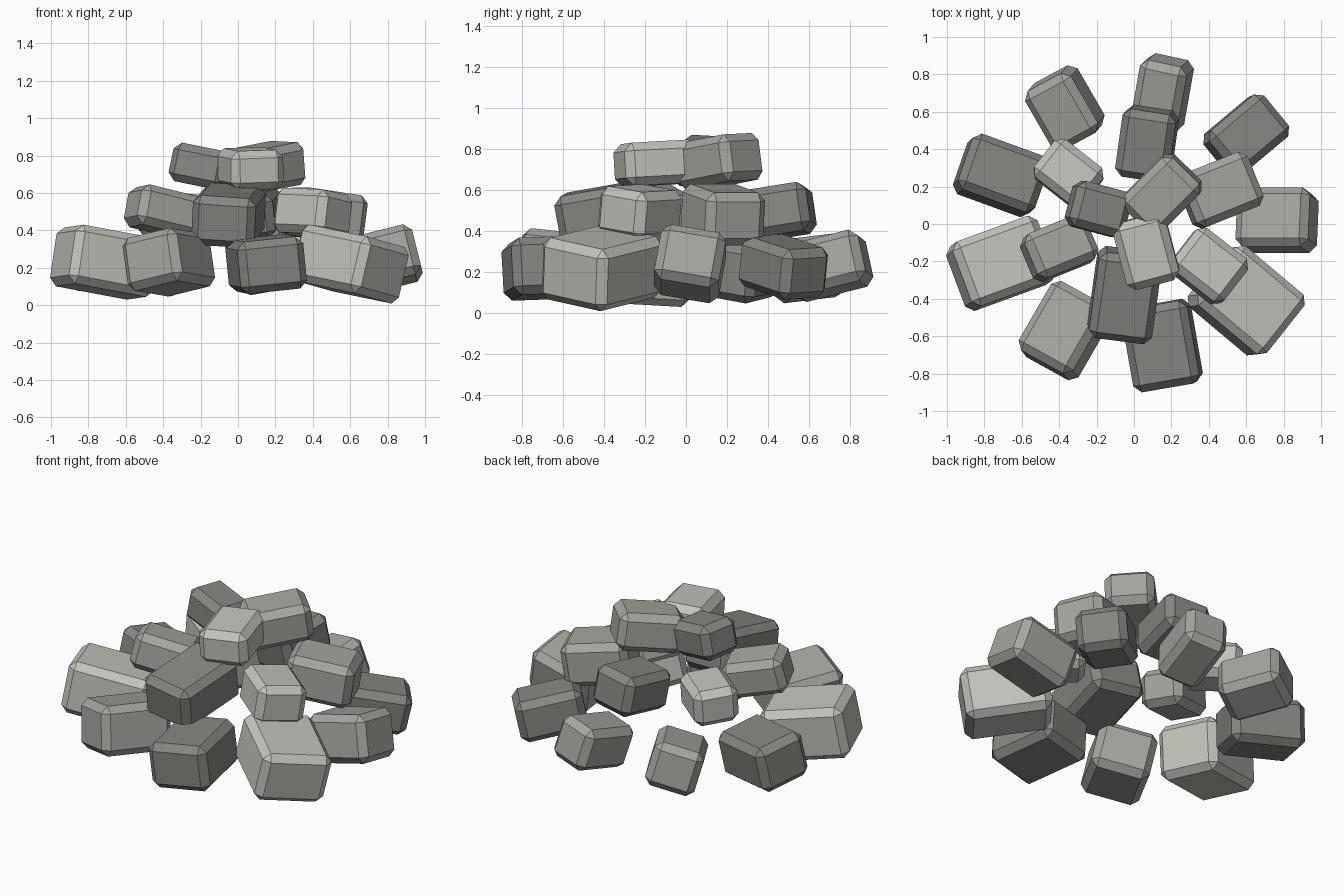
import bpy, bmesh
from math import radians
from mathutils import Matrix, Euler

if "Cube" in bpy.data.objects:
    bpy.data.objects.remove(bpy.data.objects["Cube"])

BEVEL = 0.04

# three stone greys
TONES = {}
for key, v in (("L", 0.55), ("M", 0.38), ("D", 0.24)):
    mat = bpy.data.materials.new({"L": "light_stone", "M": "mid_stone", "D": "dark_stone"}[key])
    mat.diffuse_color = (v, v, v * 0.92, 1)
    mat.use_nodes = True
    mat.node_tree.nodes["Principled BSDF"].inputs["Base Color"].default_value = mat.diffuse_color
    TONES[key] = mat


def stone(name, loc, size, roll, pitch, yaw, tone):
    """Chamfered block: local x points outward from the pile centre."""
    bm = bmesh.new()
    bmesh.ops.create_cube(bm, size=1, matrix=Matrix.Diagonal((*size, 1)))
    bmesh.ops.bevel(bm, geom=bm.edges[:], offset=BEVEL, offset_type='OFFSET',
                    segments=1, profile=0.5, affect='EDGES')
    mesh = bpy.data.meshes.new(name)
    bm.to_mesh(mesh)
    bm.free()
    mesh.materials.append(TONES[tone])
    ob = bpy.data.objects.new(name, mesh)
    ob.location = loc
    ob.rotation_euler = Euler((radians(roll), radians(pitch), radians(yaw)))
    bpy.context.collection.objects.link(ob)


def ring(name, z, start, tones, rows):
    """Stones evenly turned around the centre."""
    for i, (x, y, dz, l, w, h, roll, pitch) in enumerate(rows):
        stone(f"{name}_{i + 1}", (x, y, z + dz), (l, w, h),
              roll, pitch, start + i * 360 / len(rows), tones[i])


# rows: x, y, height offset, length, width, height, roll, pitch
# bottom ring
ring("base_stone", 0.22, 0, "MDMMDLMDL", [
    (0.765, 0.02, 0.02, 0.40, 0.32, 0.28, -10, -14),
    (0.60, 0.475, 0.005, 0.39, 0.29, 0.25, 3, 12),
    (0.15, 0.69, 0.01, 0.39, 0.26, 0.26, -10, -14),
    (-0.37, 0.62, 0.00, 0.37, 0.29, 0.27, -16, -6),
    (-0.71, 0.26, 0.00, 0.44, 0.32, 0.28, 10, -5),
    (-0.71, -0.21, 0.01, 0.49, 0.37, 0.32, 3, -10),
    (-0.37, -0.57, 0.01, 0.43, 0.34, 0.29, 12, -5),
    (0.15, -0.65, 0.00, 0.45, 0.36, 0.28, 6, 2),
    (0.60, -0.41, 0.00, 0.49, 0.41, 0.31, -10, 9),
])

# middle ring
ring("middle_stone", 0.48, 22, "MDLMDL", [
    (0.46, 0.18, 0.00, 0.39, 0.31, 0.26, 0, 8),
    (0.07, 0.43, 0.01, 0.37, 0.29, 0.24, -5, -9),
    (-0.35, 0.27, 0.00, 0.33, 0.26, 0.22, 4, 2),
    (-0.40, -0.13, 0.02, 0.36, 0.26, 0.22, 5, -13),
    (-0.05, -0.38, 0.00, 0.47, 0.34, 0.27, -4, 10),
    (0.40, -0.225, 0.01, 0.35, 0.29, 0.24, -8, 2),
])

# top stones
ring("top_stone", 0.74, 45, "MDL", [
    (0.15, 0.16, 0.00, 0.38, 0.28, 0.23, 2, -8),
    (-0.19, 0.08, 0.00, 0.31, 0.25, 0.21, 3, -11),
    (0.065, -0.145, -0.01, 0.37, 0.29, 0.21, 2, 3),
])
